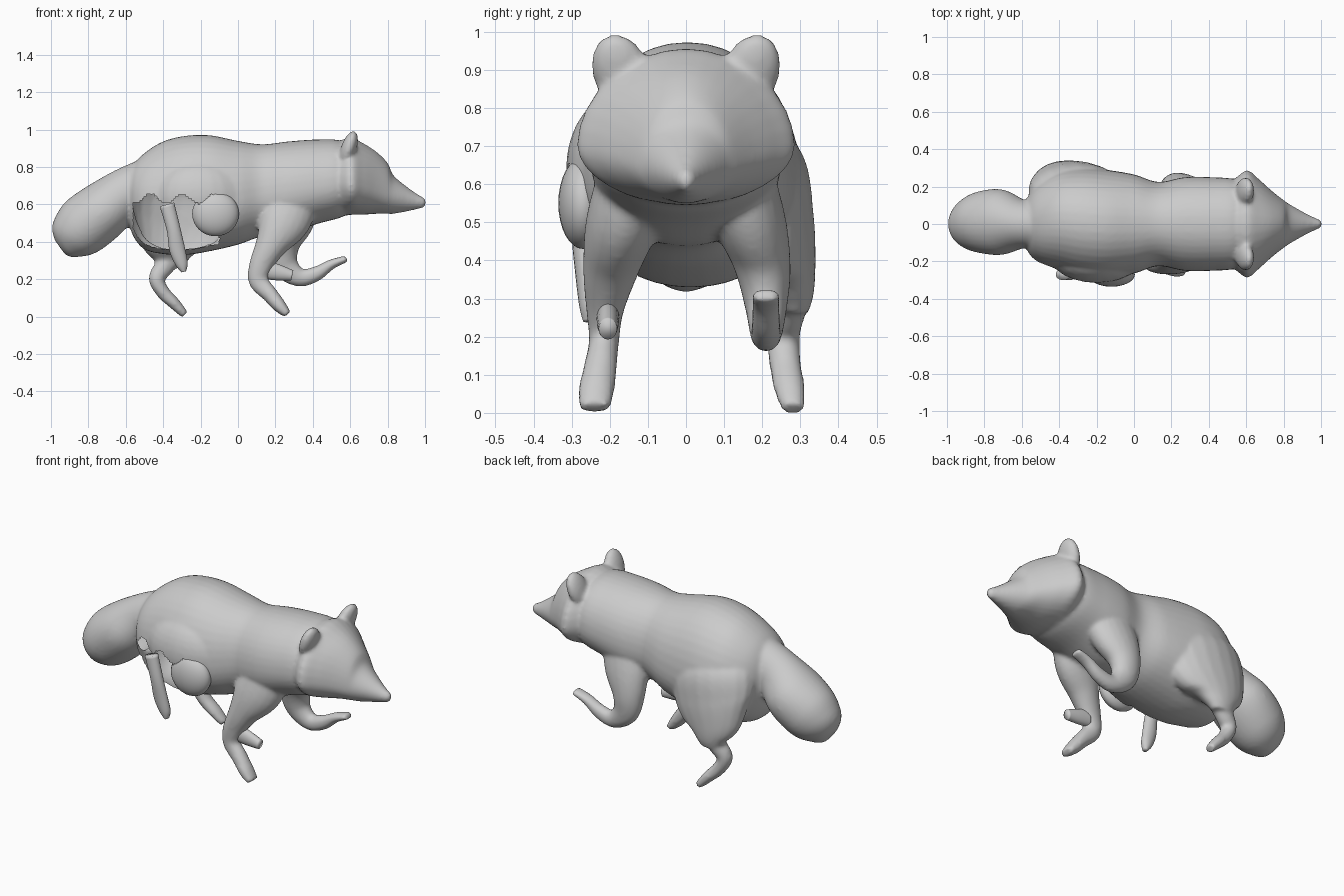
import bpy, bmesh, math
from mathutils import Vector


def catmull(rows, steps):
    """Smoothly interpolate rows of numbers."""
    out = []
    for i in range(len(rows) - 1):
        p0, p1 = rows[max(i - 1, 0)], rows[i]
        p2, p3 = rows[i + 1], rows[min(i + 2, len(rows) - 1)]
        for s in range(steps):
            t = s / steps
            out.append([0.5 * (2 * b + (c - a) * t + (2 * a - 5 * b + 4 * c - d) * t * t
                               + (3 * b - a - 3 * c + d) * t ** 3)
                        for a, b, c, d in zip(p0, p1, p2, p3)])
    out.append(list(rows[-1]))
    return out


def loft(name, rows, upright=False, n=32, steps=6, power=2.0):
    """Rows: x, y, z, half width in y, radius up, radius down."""
    rows = catmull(rows, steps)
    bm = bmesh.new()
    rings = []
    for i, (x, y, z, w, up, dn) in enumerate(rows):
        a, b = rows[max(i - 1, 0)], rows[min(i + 1, len(rows) - 1)]
        t = Vector((b[0] - a[0], 0, b[2] - a[2])).normalized()
        nrm = Vector((0, 0, 1)) if upright else Vector((-t.z, 0, t.x))
        ring = []
        for k in range(n):
            ang = 2 * math.pi * k / n
            c, s = math.cos(ang), math.sin(ang)
            c = math.copysign(abs(c) ** (2 / power), c)
            s = math.copysign(abs(s) ** (2 / power), s)
            p = Vector((x, y + w * c, z)) + nrm * s * (up if s > 0 else dn)
            ring.append(bm.verts.new(p))
        rings.append(ring)
    for r, q in zip(rings, rings[1:]):
        for k in range(n):
            bm.faces.new((r[k], r[(k + 1) % n], q[(k + 1) % n], q[k]))
    bm.faces.new(rings[0])
    bm.faces.new(rings[-1])
    bmesh.ops.recalc_face_normals(bm, faces=bm.faces)
    me = bpy.data.meshes.new(name)
    bm.to_mesh(me)
    bm.free()
    me.shade_smooth()
    ob = bpy.data.objects.new(name, me)
    bpy.context.collection.objects.link(ob)
    return ob


def limb(name, pts):
    """Limb rows: x, y, z, half width, half depth."""
    return loft(name, [(x, y, z, w, d, d) for x, y, z, w, d in pts], n=20)


def ellipsoid(name, loc, size, rot=(0, 0, 0)):
    bpy.ops.mesh.primitive_uv_sphere_add(segments=24, ring_count=16, location=loc, rotation=rot)
    ob = bpy.context.object
    ob.name = name
    ob.scale = size
    bpy.ops.object.shade_smooth()
    return ob


# torso
skin = [loft("torso", [
    (-0.59, 0, 0.65, 0.08, 0.08, 0.12),
    (-0.56, 0, 0.63, 0.16, 0.18, 0.20),
    (-0.50, 0.01, 0.61, 0.22, 0.265, 0.25),
    (-0.40, 0.02, 0.60, 0.265, 0.337, 0.265),
    (-0.28, 0.01, 0.60, 0.29, 0.367, 0.27),
    (-0.15, 0, 0.60, 0.29, 0.37, 0.25),
    (0.00, 0, 0.62, 0.265, 0.32, 0.235),
    (0.13, 0, 0.65, 0.225, 0.272, 0.22),
    (0.27, 0, 0.67, 0.25, 0.267, 0.225),
    (0.42, 0, 0.69, 0.25, 0.257, 0.195),
    (0.55, 0, 0.71, 0.235, 0.23, 0.18),
    (0.62, 0, 0.71, 0.16, 0.16, 0.14)],
    upright=True, n=40, power=2.1)]

# head with cheek ruff, brow step and pointed muzzle
skin.append(loft("head", [
    (0.50, 0, 0.71, 0.20, 0.20, 0.16),
    (0.56, 0, 0.71, 0.26, 0.237, 0.17),
    (0.61, 0, 0.70, 0.287, 0.255, 0.155),
    (0.67, 0, 0.69, 0.238, 0.237, 0.145),
    (0.74, 0, 0.67, 0.175, 0.212, 0.12),
    (0.80, 0, 0.65, 0.128, 0.172, 0.10),
    (0.83, 0, 0.645, 0.107, 0.112, 0.095),
    (0.90, 0, 0.63, 0.067, 0.067, 0.068),
    (0.96, 0, 0.615, 0.037, 0.040, 0.040),
    (0.99, 0, 0.612, 0.024, 0.026, 0.030),
    (1.003, 0, 0.612, 0.012, 0.014, 0.016)],
    upright=True, power=1.9))

# ears, leaning outwards
for side, s in (("near", -1), ("far", 1)):
    skin.append(ellipsoid(side + "_ear", (0.59, s * 0.17, 0.893), (0.042, 0.075, 0.107),
                          (-s * 0.3, 0.32, 0)))

# bushy tail
skin.append(loft("tail", [
    (-0.45, 0, 0.73, 0.13, 0.09, 0.13),
    (-0.59, 0, 0.66, 0.13, 0.12, 0.14),
    (-0.71, 0.01, 0.57, 0.175, 0.15, 0.16),
    (-0.82, 0.01, 0.485, 0.165, 0.155, 0.165),
    (-0.89, 0.005, 0.43, 0.135, 0.135, 0.135),
    (-0.935, 0, 0.39, 0.085, 0.095, 0.09),
    (-0.955, 0, 0.375, 0.04, 0.05, 0.05)]))

# front legs
skin.append(limb("near_front_leg", [
    (0.31, -0.11, 0.70, 0.10, 0.14), (0.25, -0.16, 0.52, 0.10, 0.14),
    (0.175, -0.195, 0.38, 0.075, 0.085), (0.12, -0.212, 0.27, 0.05, 0.062),
    (0.11, -0.215, 0.19, 0.04, 0.053), (0.17, -0.225, 0.12, 0.044, 0.043),
    (0.22, -0.235, 0.06, 0.048, 0.037), (0.265, -0.24, 0.012, 0.042, 0.022)]))
skin.append(limb("far_front_leg", [
    (0.31, 0.11, 0.70, 0.10, 0.15), (0.27, 0.16, 0.52, 0.10, 0.14),
    (0.235, 0.20, 0.38, 0.075, 0.095), (0.25, 0.21, 0.275, 0.055, 0.075),
    (0.33, 0.21, 0.21, 0.042, 0.05), (0.42, 0.21, 0.23, 0.038, 0.04),
    (0.50, 0.21, 0.28, 0.037, 0.027), (0.582, 0.21, 0.31, 0.038, 0.018)]))

# far hind thigh and lower leg
skin.append(limb("far_thigh", [
    (-0.27, 0.06, 0.82, 0.12, 0.14), (-0.29, 0.14, 0.68, 0.165, 0.25),
    (-0.32, 0.19, 0.52, 0.145, 0.25), (-0.355, 0.24, 0.39, 0.10, 0.18),
    (-0.36, 0.275, 0.31, 0.06, 0.10), (-0.36, 0.285, 0.26, 0.035, 0.06)]))
skin.append(limb("far_hind_leg", [
    (-0.34, 0.27, 0.34, 0.05, 0.06), (-0.40, 0.265, 0.26, 0.047, 0.052),
    (-0.435, 0.255, 0.20, 0.044, 0.042), (-0.40, 0.26, 0.13, 0.042, 0.037),
    (-0.34, 0.27, 0.07, 0.042, 0.032), (-0.285, 0.28, 0.011, 0.032, 0.022)]))

# near hip bulge above the broken flank
skin.append(ellipsoid("near_hip", (-0.2, -0.17, 0.64), (0.25, 0.145, 0.2)))

# weld all of the above into one smooth skin
bpy.ops.object.select_all(action='DESELECT')
for ob in skin:
    ob.select_set(True)
body = skin[0]
bpy.context.view_layer.objects.active = body
bpy.ops.object.join()
body.name = "body"
remesh = body.modifiers.new("weld", 'REMESH')
remesh.mode = 'VOXEL'
remesh.voxel_size = 0.011
smooth = body.modifiers.new("relax", 'SMOOTH')
smooth.iterations = 6
for m in ("weld", "relax"):
    bpy.ops.object.modifier_apply(modifier=m)

# open the broken near flank with a jagged upper edge
bm = bmesh.new()
bm.from_mesh(body.data)
bad = []
for f in bm.faces:
    c = f.calc_center_median()
    top = 0.63 + 0.025 * math.sin(c.x * 37)
    low = 0.36 + 0.2 * max(0, c.x + 0.25)
    if c.y < -0.1 and -0.56 < c.x < -0.1 and low < c.z < top:
        bad.append(f)
bmesh.ops.delete(bm, geom=bad, context='FACES')
bm.to_mesh(body.data)
bm.free()
body.data.shade_smooth()

# loose remnants: leg flap, knee patch and lower hind leg strip
limb("near_leg_flap", [
    (0.15, -0.205, 0.25, 0.03, 0.05), (0.22, -0.205, 0.235, 0.028, 0.042),
    (0.29, -0.205, 0.22, 0.024, 0.028)])
ellipsoid("near_knee_patch", (-0.12, -0.27, 0.55), (0.125, 0.065, 0.12))
limb("near_hind_leg", [
    (-0.38, -0.27, 0.60, 0.03, 0.04), (-0.345, -0.27, 0.47, 0.03, 0.037),
    (-0.325, -0.262, 0.36, 0.028, 0.042), (-0.30, -0.255, 0.28, 0.025, 0.032),
    (-0.29, -0.255, 0.24, 0.015, 0.012)])
